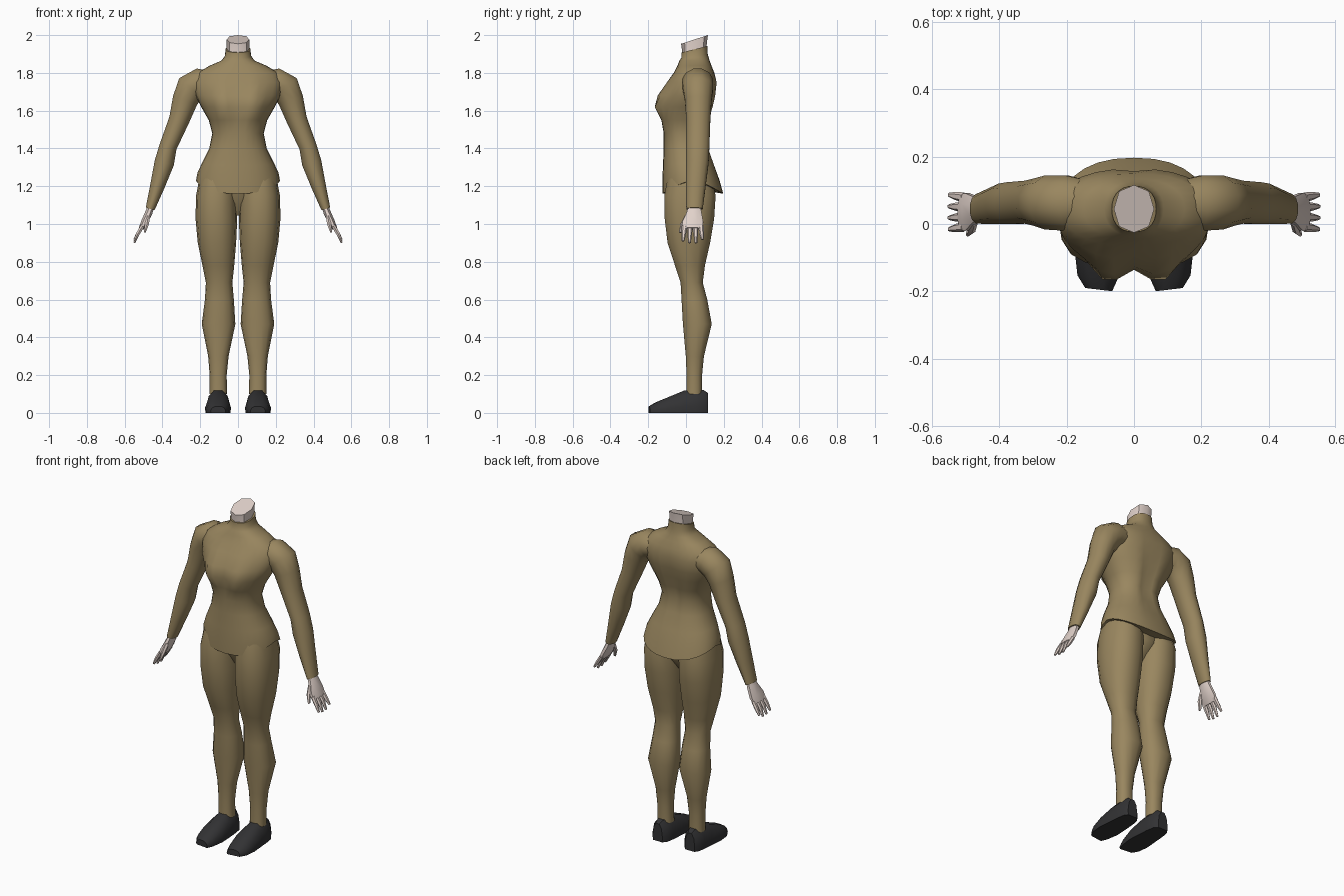
import bpy, bmesh
from math import sin, cos, pi, exp, copysign, radians
from mathutils import Vector

if "Cube" in bpy.data.objects:
    bpy.data.objects.remove(bpy.data.objects["Cube"], do_unlink=True)


def material(name, rgb):
    m = bpy.data.materials.new(name)
    m.use_nodes = True
    m.diffuse_color = (*rgb, 1)
    m.node_tree.nodes["Principled BSDF"].inputs["Base Color"].default_value = (*rgb, 1)
    return m


KHAKI = material("khaki cloth", (0.32, 0.24, 0.115))
SKIN = material("pale skin", (0.75, 0.64, 0.59))
BLACK = material("black leather", (0.032, 0.032, 0.034))


def loft(bm, rings):
    """Skin a list of equal-length rings and close both ends."""
    vs = [[bm.verts.new(p) for p in r] for r in rings]
    n = len(vs[0])
    for a, b in zip(vs, vs[1:]):
        for i in range(n):
            j = (i + 1) % n
            bm.faces.new((a[i], a[j], b[j], b[i]))
    for end in (vs[0], vs[-1]):
        mid = bm.verts.new(sum((v.co for v in end), Vector()) / n)
        for i in range(n):
            bm.faces.new((end[i], end[(i + 1) % n], mid))


def finish(bm, name, mat, mirror=False, angle=50):
    bmesh.ops.recalc_face_normals(bm, faces=bm.faces)
    me = bpy.data.meshes.new(name)
    bm.to_mesh(me)
    bm.free()
    me.materials.append(mat)
    ob = bpy.data.objects.new(name, me)
    bpy.context.collection.objects.link(ob)
    bpy.ops.object.select_all(action="DESELECT")
    ob.select_set(True)
    bpy.context.view_layer.objects.active = ob
    bpy.ops.object.shade_smooth_by_angle(angle=radians(angle))
    if mirror:
        ob.modifiers.new("mirror", "MIRROR").use_mirror_merge = False
    return ob


def bell(v, width):
    return exp(-(v / width) ** 2)


def section(z, x0, x1, yf, yb, segs, drop=0, tilt=0, bust=0, groove=0, power=0.88):
    """Horizontal body section, with optional hem drop, tilt, bust and spine groove."""
    pts = []
    for i in range(segs):
        t = 2 * pi * i / segs
        c, s = (copysign(abs(f) ** power, f) for f in (cos(t), sin(t)))
        x = (x0 + x1) / 2 + c * (x1 - x0) / 2
        y = (yf + yb) / 2 + s * (yb - yf) / 2
        if s < 0:
            y -= bust * bell(abs(x) - 0.08, 0.055) * min(1, -s * 1.6)
        else:
            y -= groove * bell(x, 0.03)
        pts.append((x, y, z - drop * abs(s) ** 1.5 + tilt * s))
    return pts


def tube(bm, path, sides):
    """Limb along a path of (x, y, z, radius, depth in y)."""
    cs = [Vector(p[:3]) for p in path]
    rings = []
    for k, (x, y, z, r, ry) in enumerate(path):
        t = cs[min(k + 1, len(cs) - 1)] - cs[max(k - 1, 0)]
        n = Vector((-t.z, 0, t.x)).normalized()
        rings.append([cs[k] + n * r * cos(a) + Vector((0, ry * sin(a), 0))
                      for a in (2 * pi * (i + 0.5) / sides for i in range(sides))])
    loft(bm, rings)


# Jacket body: height, half width, front, back, hem drop, collar tilt, bust, groove
torso = [
    (1.23, .222, -.125, .197, .07, 0, 0, 0),
    (1.27, .215, -.125, .178, .04, 0, 0, 0),
    (1.32, .192, -.122, .152, .01, 0, 0, .006),
    (1.40, .152, -.118, .122, 0, 0, 0, .014),
    (1.48, .136, -.118, .108, 0, 0, 0, .02),
    (1.55, .155, -.122, .125, 0, 0, .018, .02),
    (1.62, .195, -.130, .145, 0, 0, .05, .02),
    (1.68, .225, -.122, .158, 0, 0, .035, .015),
    (1.75, .238, -.09, .165, 0, 0, .015, .008),
    (1.80, .215, -.065, .15, 0, 0, 0, 0),
    (1.838, .15, -.045, .135, 0, 0, 0, 0),
    (1.865, .088, -.035, .125, 0, 0, 0, 0),
    (1.89, .069, -.025, .115, 0, .01, 0, 0),
    (1.925, .066, -.024, .113, 0, .017, 0, 0),
]
bm = bmesh.new()
loft(bm, [section(z, -w, w, yf, yb, 28, d, t, b, g)
          for z, w, yf, yb, d, t, b, g in torso])
finish(bm, "jacket_body", KHAKI)

# Neck with a slanted top
bm = bmesh.new()
loft(bm, [section(1.88, -.06, .06, -.02, .108, 8),
          section(1.94, -.06, .06, -.022, .11, 8, tilt=.015),
          section(1.977, -.06, .06, -.026, .116, 8, tilt=.023)])
finish(bm, "neck", SKIN)

# Sleeves
bm = bmesh.new()
tube(bm, [(.13, .06, 1.75, .06, .07),
          (.2, .062, 1.748, .08, .085),
          (.25, .064, 1.72, .083, .083),
          (.28, .065, 1.655, .07, .073),
          (.312, .065, 1.55, .056, .066),
          (.37, .062, 1.41, .048, .064),
          (.39, .06, 1.325, .054, .062),
          (.427, .052, 1.2, .04, .054),
          (.465, .045, 1.08, .025, .045)], 12)
finish(bm, "sleeve", KHAKI, True)

# Hands: palm, four fingers and thumb
bm = bmesh.new()
tube(bm, [(.458, .045, 1.1, .018, .034),
          (.472, .043, 1.06, .021, .042),
          (.495, .036, 1.01, .02, .06),
          (.513, .034, .975, .014, .058)], 8)
for i, tip in enumerate((.91, .9, .9, .918)):
    y = -.008 + i * .029
    spread = (i - 1.5) * .005
    tube(bm, [(.505, y, .99, .012, .015),
              (.529, y + spread * .5, .95, .011, .0125),
              (.549, y + spread, tip, .006, .007)], 6)
tube(bm, [(.475, .01, 1.045, .012, .016),
          (.482, -.016, 1.0, .012, .014),
          (.494, -.03, .955, .006, .008)], 6)
finish(bm, "hand", SKIN, True)

# Trouser legs: height, inner x, outer x, front, back
leg = [
    (1.24, .01, .205, -.10, .14),
    (1.15, .008, .222, -.118, .16),
    (1.03, .004, .225, -.116, .152),
    (.9, .01, .213, -.1, .13),
    (.78, .02, .188, -.06, .102),
    (.69, .03, .17, -.03, .09),
    (.6, .022, .175, -.025, .114),
    (.47, .014, .192, -.018, .138),
    (.3, .05, .158, -.002, .096),
    (.2, .06, .15, .002, .086),
    (.1, .058, .15, 0, .086),
]
bm = bmesh.new()
loft(bm, [section(z, xi, xo, yf, yb, 14) for z, xi, xo, yf, yb in leg])
finish(bm, "trouser_leg", KHAKI, True)

# Seat of the trousers, joining the legs
bm = bmesh.new()
loft(bm, [section(1.24, -.15, .15, -.09, .14, 14),
          section(1.14, -.1, .1, -.07, .13, 14),
          section(1.045, -.035, .035, -.01, .06, 14)])
finish(bm, "trouser_seat", KHAKI)

# Shoes: flat-soled sections from toe to heel
shoe = [
    (-.195, .065, .145, .035),
    (-.16, .05, .168, .055),
    (-.09, .037, .175, .085),
    (-.01, .042, .168, .118),
    (.05, .047, .163, .124),
    (.095, .055, .155, .12),
    (.117, .075, .14, .105),
]
bm = bmesh.new()
rings = []
for y, xi, xo, top in shoe:
    mid, half = (xi + xo) / 2, (xo - xi) / 2
    outline = [(-.95, 0), (-1, .3), (-.8, .75), (-.35, 1),
               (.35, 1), (.8, .75), (1, .3), (.95, 0)]
    skew = .12 if y < -.1 else 0
    rings.append([(mid + u * half, y + skew * u * half, top * v) for u, v in outline])
loft(bm, rings)
finish(bm, "shoe", BLACK, True, 40)
